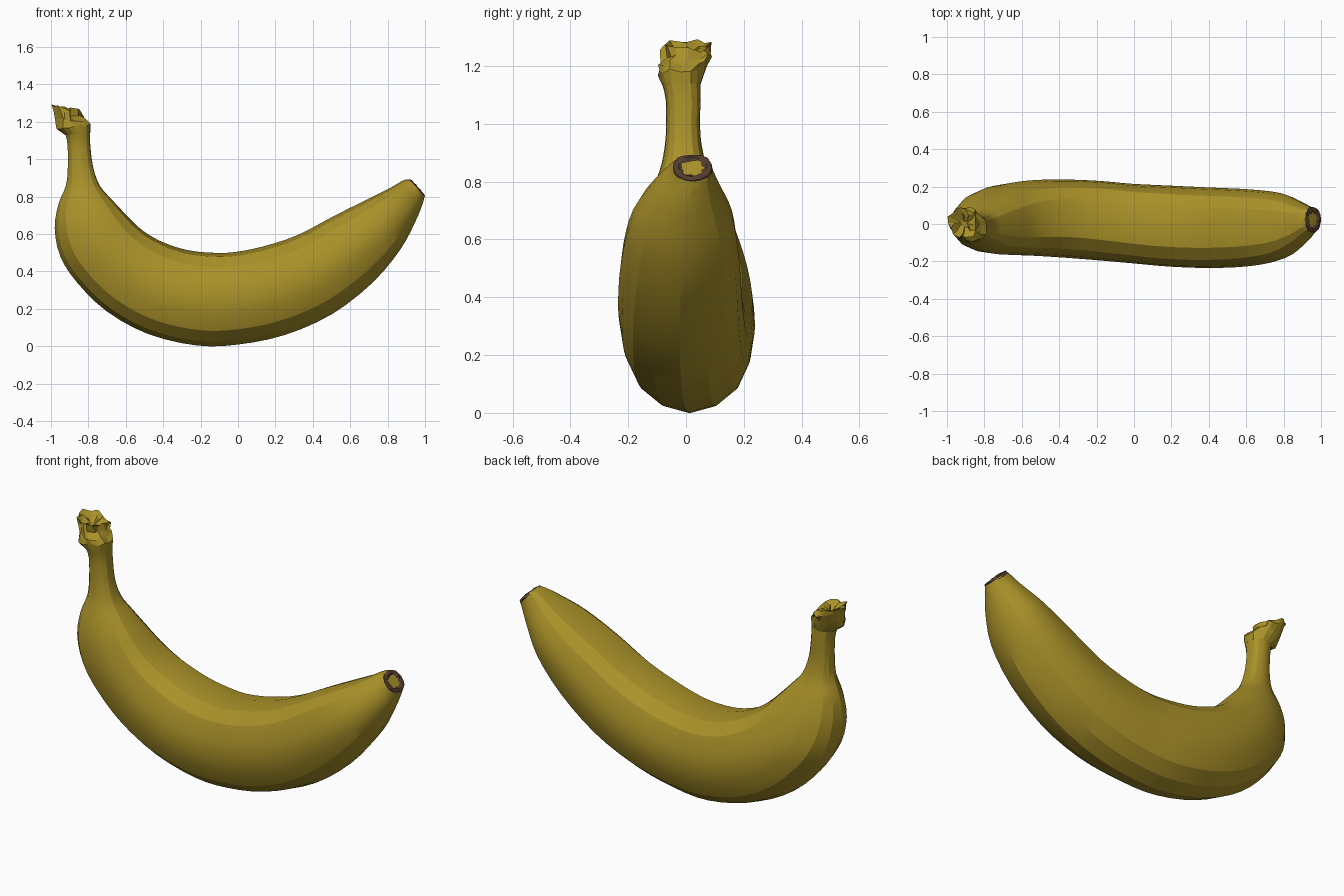
import bpy, bmesh, random
from mathutils import Vector

if "Cube" in bpy.data.objects:
    bpy.data.objects.remove(bpy.data.objects["Cube"])

random.seed(4)


def material(name, rgb):
    m = bpy.data.materials.new(name)
    m.diffuse_color = (*rgb, 1)
    m.use_nodes = True
    m.node_tree.nodes["Principled BSDF"].inputs["Base Color"].default_value = m.diffuse_color
    return m


yellow = material("ripe yellow", (0.40, 0.285, 0.022))
brown = material("dark brown", (0.085, 0.045, 0.028))

# Half cross-section: (sideways fraction, fraction from outer to inner curve)
HALF = [(0, 0), (.43, .05), (.76, .165), (.94, .33), (1, .5),
        (.96, .68), (.80, .845), (.50, .96), (0, 1)]
PROFILE = HALF + [(-v, t) for v, t in HALF[-2:0:-1]]


def ring(station, scale=1.0):
    """Cross-section loop from outer x,z / inner x,z / y low, y high."""
    ox, oz, ix, iz, lo, hi = station
    pts = []
    for v, t in PROFILE:
        v, t = v * scale, .5 + (t - .5) * scale
        pts.append(Vector((ox + (ix - ox) * t, (lo + hi) / 2 + v * (hi - lo) / 2,
                           oz + (iz - oz) * t)))
    return pts


def refine(stations, n):
    """Catmull-Rom interpolation of the stations."""
    s = [stations[0]] + stations + [stations[-1]]
    out = []
    for k in range(1, len(s) - 2):
        for j in range(n):
            u = j / n
            out.append([.5 * (2 * b + (c - a) * u + (2 * a - 5 * b + 4 * c - d) * u * u
                              + (3 * b - a - 3 * c + d) * u ** 3)
                        for a, b, c, d in zip(*s[k - 1:k + 3])])
    return out + [stations[-1]]


def loft(name, rings, mat, angle):
    bm = bmesh.new()
    loops = [[bm.verts.new(p) for p in r] for r in rings]
    n = len(PROFILE)
    for a, b in zip(loops, loops[1:]):
        for i in range(n):
            bm.faces.new((a[i], a[(i + 1) % n], b[(i + 1) % n], b[i]))
    bm.faces.new(loops[0])
    bm.faces.new(loops[-1])
    bmesh.ops.recalc_face_normals(bm, faces=bm.faces)
    me = bpy.data.meshes.new(name)
    bm.to_mesh(me)
    bm.free()
    me.materials.append(mat)
    ob = bpy.data.objects.new(name, me)
    bpy.context.collection.objects.link(ob)
    if angle:
        bpy.ops.object.select_all(action='DESELECT')
        ob.select_set(True)
        bpy.context.view_layer.objects.active = ob
        bpy.ops.object.shade_smooth_by_angle(angle=angle)
    return ob


# Fruit body with stem
BODY = [
    (-.925, 1.14, -.79, 1.15, -.085, .05),
    (-.912, 1.08, -.79, 1.08, -.07, .05),
    (-.91, .96, -.775, .96, -.07, .05),
    (-.92, .86, -.74, .86, -.085, .07),
    (-.96, .76, -.68, .79, -.115, .11),
    (-.98, .63, -.61, .715, -.145, .155),
    (-.95, .48, -.53, .635, -.16, .195),
    (-.86, .34, -.45, .58, -.165, .22),
    (-.70, .185, -.36, .54, -.17, .235),
    (-.48, .065, -.26, .512, -.18, .238),
    (-.22, .004, -.14, .50, -.195, .23),
    (0, .009, -.02, .503, -.21, .215),
    (.25, .06, .14, .535, -.228, .205),
    (.50, .17, .32, .595, -.235, .195),
    (.72, .34, .52, .70, -.225, .185),
    (.87, .52, .70, .79, -.19, .165),
    (.95, .67, .82, .85, -.12, .12),
    (.985, .755, .88, .885, -.065, .095),
    (.998, .80, .915, .893, -.045, .09),
]
loft("fruit_body", [ring(s) for s in refine(BODY, 3)], yellow, .4)

# Torn stem end: ragged flared collar with a sunken middle
STEM = [
    ((-.925, 1.13, -.79, 1.14, -.083, .05), 1, 0),
    ((-.965, 1.165, -.785, 1.185, -.10, .06), 1, .006),
    ((-.97, 1.21, -.81, 1.21, -.095, .08), 1, .010),
    ((-.985, 1.26, -.835, 1.235, -.08, .08), 1, .014),
    ((-.993, 1.295, -.84, 1.255, -.07, .08), 1, .012),
    ((-.985, 1.28, -.84, 1.24, -.07, .075), .6, .016),
    ((-.975, 1.25, -.84, 1.225, -.06, .06), .25, .008),
]
rings = []
for station, scale, j in STEM:
    rings.append([p + Vector(random.uniform(-j, j) for _ in range(3))
                  for p in ring(station, scale)])
loft("stem_end", rings, yellow, 0)

# Dry blossom tip: dark rim around a small pit
TIP = (.998, .80, .915, .893, -.045, .09)
axis = Vector((.74, 0, .67))
rings = []
for scale, depth, j in [(.9, -.02, 0), (1.03, -.006, .002), (.98, .004, .003),
                        (.72, .006, .004), (.42, -.006, .004), (.2, -.02, .001)]:
    rings.append([p + axis * (depth + random.uniform(-j, j)) for p in ring(TIP, scale)])
loft("blossom_tip", rings, brown, 0)
